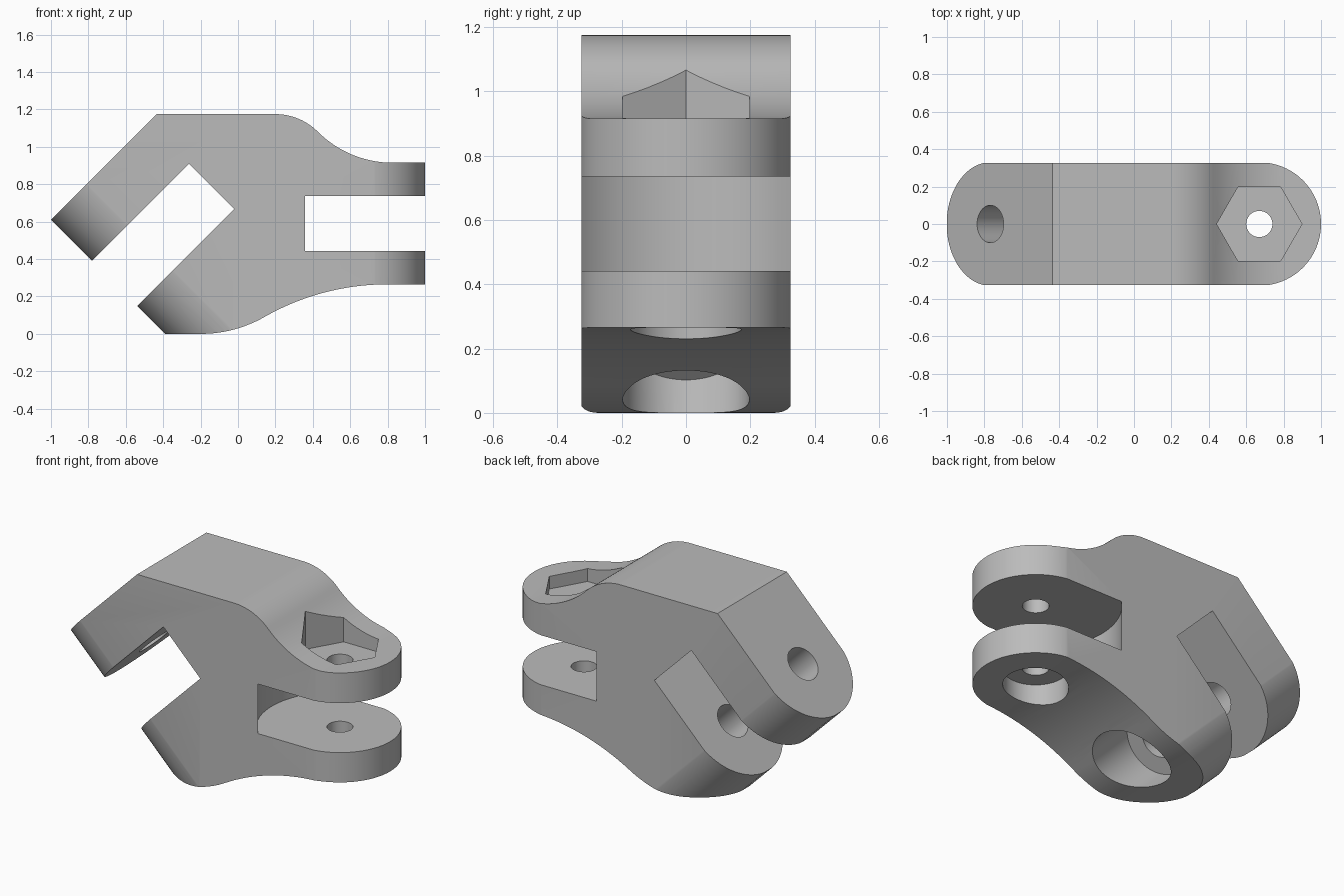
import bpy, bmesh
from math import sin, cos, pi, radians, sqrt
from mathutils import Matrix, Vector

cube = bpy.data.objects.get("Cube")
if cube:
    bpy.data.objects.remove(cube, do_unlink=True)

grey = bpy.data.materials.new("light grey")
grey.use_nodes = True
COLOR = (0.5, 0.5, 0.5, 1)
grey.diffuse_color = COLOR
grey.node_tree.nodes["Principled BSDF"].inputs["Base Color"].default_value = COLOR

# Frames: upright bolt axis of the fork, and the tilted axis of the angled clamp
h = sqrt(0.5)
FORK = Matrix.Translation((0.67, 0, 0))
TILT = Matrix(((-h, 0, -h, 0), (0, -1, 0, 0), (-h, 0, h, 0), (0, 0, 0, 1)))
CLAMP = TILT @ Matrix.Translation((-0.052, 0, 0))


def arc(cx, cy, r, start, end, steps=16):
    """Points on a circular arc, angles in degrees."""
    angles = [radians(start + (end - start) * i / steps) for i in range(steps + 1)]
    return [(cx + r * cos(a), cy + r * sin(a)) for a in angles]


def prism(name, outline, low, high, frame):
    """Extrude a flat outline between two heights along the frame's z axis."""
    bm = bmesh.new()
    base = bm.faces.new([bm.verts.new((x, y, low)) for x, y in outline])
    top = bmesh.ops.extrude_face_region(bm, geom=[base])["geom"]
    moved = [v for v in top if isinstance(v, bmesh.types.BMVert)]
    bmesh.ops.translate(bm, verts=moved, vec=(0, 0, high - low))
    bmesh.ops.transform(bm, matrix=frame, verts=bm.verts)
    bmesh.ops.recalc_face_normals(bm, faces=bm.faces)
    mesh = bpy.data.meshes.new(name)
    bm.to_mesh(mesh)
    bm.free()
    mesh.materials.append(grey)
    obj = bpy.data.objects.new(name, mesh)
    bpy.context.collection.objects.link(obj)
    return obj


def circle(r, sides=64):
    return arc(0, 0, r, 0, 360, sides)[:-1]


# Side profile, with an S curve above and below the fork
step = 0.26 / (1 - h)
r1, r2 = 0.32, step - 0.32
top_curve = arc(0.2, 1.175 - r1, r1, 90, 45)
top_curve += arc(0.2 + step * h, 0.915 + r2, r2, 225, 270)[1:]
bend = 29.7
r3, r4 = 0.69, 1.33
bottom_curve = arc(0.8, 0.265 - r4, r4, 90, 90 + bend)
bottom_curve += arc(-0.2, r3, r3, 270 + bend, 270)[1:]
profile = [(-1, 0.61), (-0.435, 1.175)] + top_curve + [(1, 0.915), (1, 0.265)]
profile += bottom_curve + [(-0.39, 0)]
SIDE = Matrix.Rotation(pi / 2, 4, "X")
bracket = prism("bracket", profile, -0.325, 0.325, SIDE)


def boolean(tool, operation):
    mod = bracket.modifiers.new(tool.name, "BOOLEAN")
    mod.operation = operation
    mod.solver = "EXACT"
    mod.object = tool
    bpy.context.view_layer.objects.active = bracket
    bpy.ops.object.modifier_apply(modifier=mod.name)
    bpy.data.objects.remove(tool, do_unlink=True)


# Rounded ends of the fork and of the clamp
rounded = arc(0, 0, 0.33, -90, 90, 48) + [(-3, 0.33), (-3, -0.33)]
for name, frame in (("fork_rounding", FORK), ("clamp_rounding", CLAMP)):
    boolean(prism(name, rounded, -3, 3, frame), "INTERSECT")

# Slots with concave ends, bolt holes, hexagonal nut pocket and bolt head bores
cuts = [
    ("fork_slot", circle(0.45, 96), 0.442, 0.736, FORK),
    ("clamp_slot", circle(0.52, 96), 0.486, 0.829, CLAMP),
    ("fork_bolt_hole", circle(0.07), -1, 2, FORK),
    ("clamp_bolt_hole", circle(0.1), -1, 2, CLAMP),
    ("nut_pocket", circle(0.228, 6), 0.84, 2, FORK),
    ("fork_head_bore", circle(0.172), -1, 0.36, FORK),
    ("clamp_head_bore", circle(0.197), -1, 0.29, CLAMP),
]
for cut in cuts:
    boolean(prism(*cut), "DIFFERENCE")

# Smooth curved walls, sharp edges
for obj in bpy.context.selected_objects:
    obj.select_set(False)
bracket.select_set(True)
bpy.context.view_layer.objects.active = bracket
bpy.ops.object.shade_smooth_by_angle(angle=radians(25))
